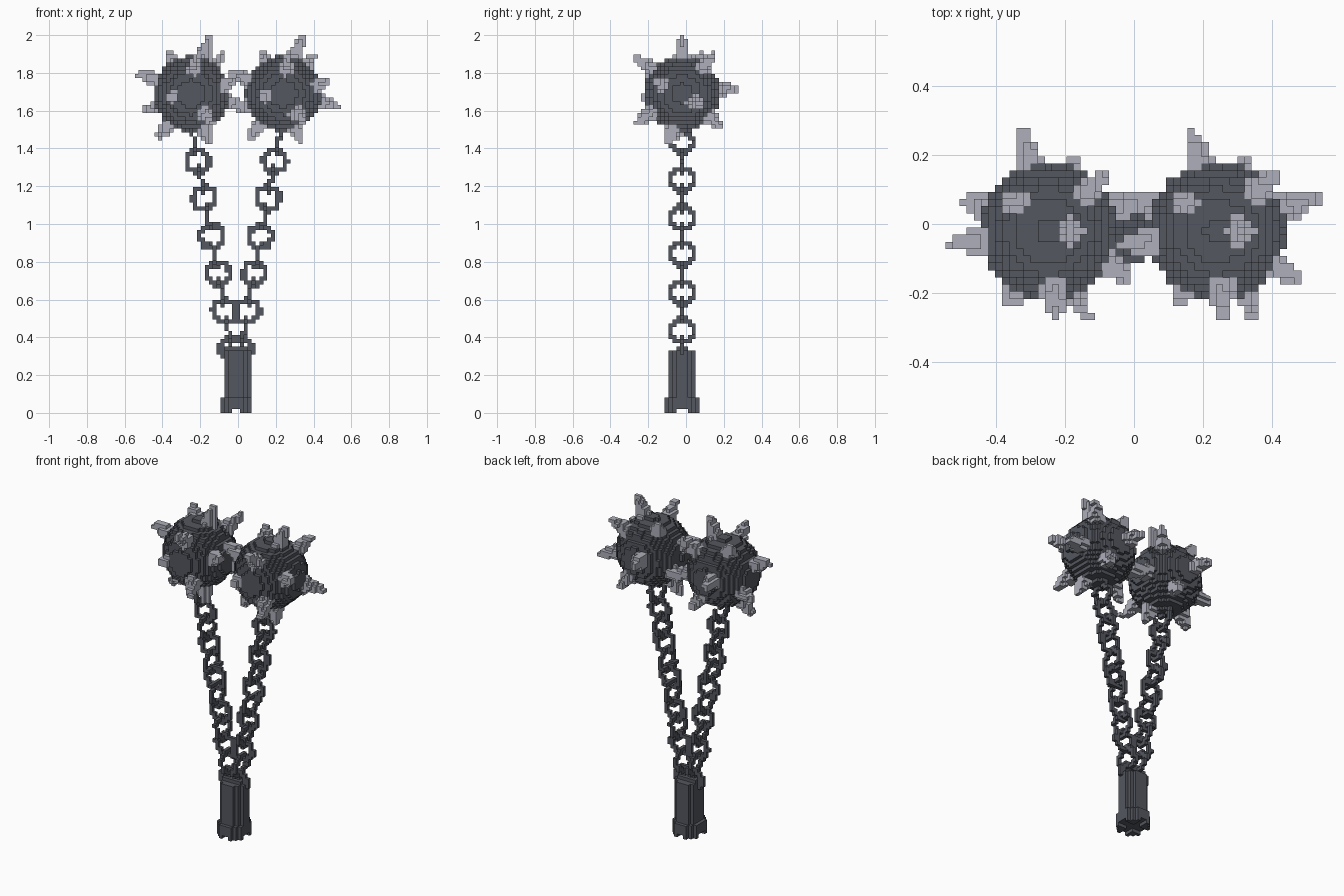
import bpy, bmesh, math
from mathutils import Vector

cube = bpy.data.objects.get("Cube")
if cube:
    bpy.data.objects.remove(cube, do_unlink=True)

V = 2 / 97          # edge of one block
Y0 = -V             # plane of the chains
taken = {}          # block cell -> part name


def material(name, colour):
    m = bpy.data.materials.new(name)
    m.use_nodes = True
    m.diffuse_color = colour
    m.node_tree.nodes["Principled BSDF"].inputs["Base Color"].default_value = colour
    return m


IRON = material("dark iron", (0.09, 0.095, 0.115, 1))
STEEL = material("pale steel", (0.42, 0.43, 0.49, 1))


def fill(part, centre, reach, inside):
    """Claim the free blocks near centre whose middle passes the test."""
    c = Vector(centre)
    n = math.ceil(reach / V) + 1
    i0, j0, k0 = round(c.x / V), round(c.y / V), round(c.z / V - 0.5)
    for i in range(i0 - n, i0 + n + 1):
        for j in range(j0 - n, j0 + n + 1):
            for k in range(max(0, k0 - n), min(96, k0 + n) + 1):
                p = Vector((i * V, j * V, (k + 0.5) * V))
                if (i, j, k) not in taken and inside(p - c):
                    taken[i, j, k] = part


def ball(part, centre):
    fill(part, centre, 0.2, lambda d: d.length < 0.2)


def spike(part, centre, tip):
    axis = Vector(tip)
    length = axis.length
    axis.normalize()

    def cone(d):
        t = d.dot(axis)
        if not 0.15 < t < length:
            return False
        radius = 0.05 - 0.034 * (t - 0.18) / (length - 0.18)
        return (d - axis * t).length < radius

    fill(part, centre, length, cone)


def link(part, centre, normal):
    def ring(d):
        h = d.dot(normal)
        r = (d - normal * h).length
        return abs(h) < 0.55 * V and abs(r - 0.06) < 0.0145

    fill(part, centre, 0.08, ring)


def grip(d):
    # octagonal shaft with small feet around the foot and a lug on top
    x, y, z = abs(d.x), abs(d.y), d.z + 0.2
    shaft = 0.02 < z < 0.32 and max(x, y) < 0.072 and x + y < 0.11
    foot = z < 0.085 and max(x, y) < 0.085 and 0.07 < x + y < 0.125
    if z < 0.02:
        foot = foot and min(x, y) > 0.025
    lug = 0.3 < z < 0.36 and x < 0.06 and y < 0.025
    return shaft or foot or lug


# Tip of every spike, measured from the middle of its ball
TIPS = [
    (0.10, 0, 0.31), (0.30, 0.10, -0.07), (0.24, -0.14, 0.06),
    (0.17, 0.17, 0.21), (-0.29, -0.04, 0.11), (-0.25, 0.09, -0.09),
    (0.02, -0.25, 0.20), (-0.12, -0.22, -0.02), (0.11, -0.25, -0.16),
    (0.095, -0.07, -0.265), (-0.18, -0.02, -0.24), (-0.08, 0.30, 0.03),
    (0.08, 0.21, -0.18), (-0.12, 0.11, 0.22),
]

fill("handle", (-0.01, Y0, 0.2), 0.22, grip)

for side, sign, cx in (("right", -1, -0.247), ("left", 1, 0.24)):
    centre = (cx, Y0, 1.69)
    ball(side + "_ball", centre)
    for tip in TIPS:
        spike(side + "_spikes", centre, tip)
    # links alternate between facing forward and facing sideways
    lean = Vector((sign * 0.18, 0, 1)).normalized()
    across = Vector((lean.z, 0, -lean.x))
    for n in range(12):
        z = 0.34 + 0.0995 * n
        x = -0.01 + sign * (0.025 + 0.18 * (z - 0.34))
        link(side + "_chain", (x, Y0, z), across if n % 2 else Vector((0, 1, 0)))

# Turn the blocks of each part into a mesh of their exposed sides
SIDES = [(axis, s) for axis in range(3) for s in (-1, 1)]


def build(part, mat):
    bm = bmesh.new()
    corners = {}

    def vert(key):
        if key not in corners:
            i, j, k = key
            corners[key] = bm.verts.new(((i - 0.5) * V, (j - 0.5) * V, k * V))
        return corners[key]

    for cell in [c for c, owner in taken.items() if owner == part]:
        for axis, s in SIDES:
            beyond = list(cell)
            beyond[axis] += s
            if tuple(beyond) in taken:
                continue
            u, w = (axis + 1) % 3, (axis + 2) % 3
            loop = []
            for a, b in ((0, 0), (1, 0), (1, 1), (0, 1)):
                key = list(cell)
                key[axis] += s > 0
                key[u] += a
                key[w] += b
                loop.append(vert(tuple(key)))
            bm.faces.new(loop if s > 0 else loop[::-1])
    mesh = bpy.data.meshes.new(part)
    bm.to_mesh(mesh)
    bm.free()
    mesh.materials.append(mat)
    bpy.context.scene.collection.objects.link(bpy.data.objects.new(part, mesh))


for part in sorted(set(taken.values())):
    build(part, STEEL if part.endswith("spikes") else IRON)
